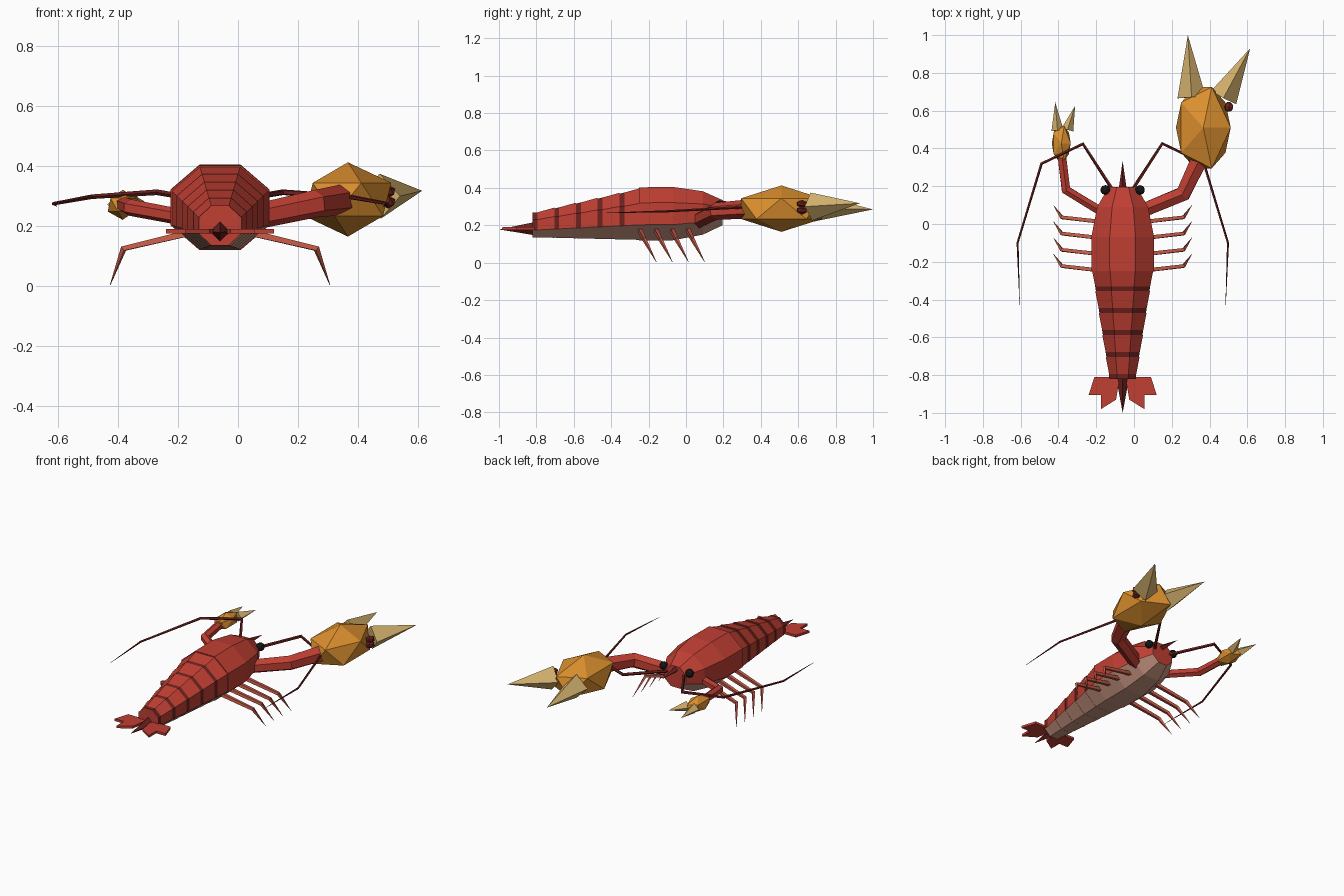
import bpy, bmesh, math
from mathutils import Vector

if "Cube" in bpy.data.objects:
    bpy.data.objects.remove(bpy.data.objects["Cube"])

CX = -0.06  # body centre line


def material(name, r, g, b):
    m = bpy.data.materials.new(name)
    m.diffuse_color = (r, g, b, 1)
    m.use_nodes = True
    m.node_tree.nodes["Principled BSDF"].inputs["Base Color"].default_value = m.diffuse_color
    return m


RED = material("shell red", 0.53, 0.050, 0.033)
DARK = material("dark red", 0.155, 0.016, 0.013)
BELLY = material("pale belly", 0.58, 0.30, 0.22)
LEG = material("leg red", 0.60, 0.110, 0.068)
ORANGE = material("claw orange", 0.72, 0.28, 0.028)
TAN = material("claw tan", 0.68, 0.46, 0.16)
BLACK = material("eye black", 0.008, 0.008, 0.008)


def finish(bm, name, *mats):
    bmesh.ops.recalc_face_normals(bm, faces=bm.faces[:])
    me = bpy.data.meshes.new(name)
    bm.to_mesh(me)
    bm.free()
    for m in mats:
        me.materials.append(m)
    ob = bpy.data.objects.new(name, me)
    bpy.context.collection.objects.link(ob)
    return ob


def skin(bm, rings):
    """Join equal rings of points into a closed, capped surface."""
    vs = [[bm.verts.new(p) for p in r] for r in rings]
    n = len(vs[0])
    for a, b in zip(vs, vs[1:]):
        for i in range(n):
            j = (i + 1) % n
            bm.faces.new((a[i], a[j], b[j], b[i]))
    bm.faces.new(vs[0])
    bm.faces.new(vs[-1])


def octagon(y, hw, top, bottom):
    k = 1 / math.cos(math.pi / 8)
    zc, hz = (top + bottom) / 2, (top - bottom) / 2
    return [Vector((CX + hw * k * math.cos(a), y, zc + hz * k * math.sin(a)))
            for a in [math.pi / 8 + i * math.pi / 4 for i in range(8)]]


def shell(name, sections, band_y=None):
    """Octagonal shell: pale underneath, dark behind band_y."""
    bm = bmesh.new()
    skin(bm, [octagon(*s) for s in sections])
    ob = finish(bm, name, RED, BELLY, DARK)
    for p in ob.data.polygons:
        if abs(p.normal.y) > 0.95:
            continue
        if p.normal.z < -0.3:
            p.material_index = 1
        elif band_y is not None and p.center.y < band_y:
            p.material_index = 2


def tube(name, path, radii, mat, sides=6):
    path = [Vector(p) for p in path]
    rings = []
    for i, p in enumerate(path):
        d0 = (p - path[max(i - 1, 0)]).normalized()
        d1 = (path[min(i + 1, len(path) - 1)] - p).normalized()
        t = (d0 + d1).normalized()
        side = t.cross(Vector((0, 0, 1))).normalized()
        up = side.cross(t)
        turns = [2 * math.pi * (k + 0.5) / sides for k in range(sides)]
        rings.append([p + radii[i] * (side * math.cos(a) + up * math.sin(a)) for a in turns])
    bm = bmesh.new()
    skin(bm, rings)
    return finish(bm, name, mat)


def spike(name, base, tip, r, mat, sides=4):
    base, tip = Vector(base), Vector(tip)
    bm = bmesh.new()
    bmesh.ops.create_cone(bm, cap_ends=True, segments=sides, radius1=r, radius2=0,
                          depth=(tip - base).length)
    ob = finish(bm, name, mat)
    ob.location = (base + tip) / 2
    ob.rotation_mode = 'QUATERNION'
    ob.rotation_quaternion = (tip - base).to_track_quat('Z', 'X')
    return ob


def ball(name, loc, scale, mat, sub=1):
    bm = bmesh.new()
    bmesh.ops.create_icosphere(bm, subdivisions=sub, radius=1)
    ob = finish(bm, name, mat)
    ob.location, ob.scale = loc, scale
    return ob


# Carapace
shell("carapace", [(-0.25, 0.165, 0.403, 0.12), (-0.07, 0.166, 0.405, 0.12),
                   (0.09, 0.135, 0.382, 0.15), (0.195, 0.075, 0.335, 0.20)])

# Overlapping tail segments, each narrowing into a dark band
for i in range(5):
    def section(y, t):
        return (y, 0.163 - 0.092 * t, 0.400 - 0.132 * t, 0.122 + 0.014 * t)
    y0 = -0.24 - 0.116 * i
    t0 = i / 5
    shell(f"tail_segment_{i + 1}",
          [section(y0, t0), section(y0 - 0.09, t0 + 0.19), section(y0 - 0.116, t0 + 0.235 if i < 4 else 1.0)],
          band_y=y0 - 0.09)

# Tail fan
spike("tail_spike", (CX, -0.81, 0.182), (CX, -1.0, 0.178), 0.035, DARK)
fan = [(0.015, -0.81), (0.15, -0.81), (0.18, -0.905), (0.115, -0.905), (0.115, -0.98), (0.035, -0.93)]
for s, label in ((-1, "left"), (1, "right")):
    bm = bmesh.new()
    skin(bm, [[(CX + s * x, y, z) for x, y in fan] for z in (0.175, 0.19)])
    finish(bm, f"tail_fan_{label}", RED)

    # Eyes
    ball(f"eye_{label}", (CX + s * 0.092, 0.18, 0.308), (0.026,) * 3, BLACK, 2)

    # Antennae
    tube(f"antenna_{label}",
         [(CX + s * x, y, z) for x, y, z in ((0.045, 0.17, 0.285), (0.21, 0.425, 0.313),
          (0.43, 0.32, 0.298), (0.557, -0.10, 0.275), (0.545, -0.43, 0.266))],
         [0.010, 0.010, 0.008, 0.006, 0.001], DARK, 5)

    # Walking legs
    for i in range(4):
        y = 0.015 - 0.086 * i
        tube(f"leg_{label}_{i + 1}",
             [(CX + s * 0.10, y - 0.005, 0.178), (CX + s * 0.322, y + 0.02, 0.125),
              (CX + s * 0.367, y + 0.085, 0.003)],
             [0.015, 0.012, 0.001], LEG, 4)

# Head spike
spike("head_spike", (CX, 0.165, 0.315), (CX, 0.335, 0.302), 0.024, DARK)

# Large right claw
tube("large_arm", [(0.03, 0.065, 0.225), (0.26, 0.16, 0.275), (0.355, 0.36, 0.289)],
     [0.042, 0.046, 0.052], RED)
ball("large_claw_palm", (0.367, 0.51, 0.289), (0.162, 0.253, 0.124), ORANGE)
spike("large_claw_inner_finger", (0.305, 0.67, 0.292), (0.285, 1.0, 0.285), 0.075, TAN)
spike("large_claw_outer_finger", (0.475, 0.67, 0.30), (0.615, 0.93, 0.318), 0.075, TAN)
for i, z in enumerate((0.28, 0.315)):
    ball(f"large_claw_knuckle_{i + 1}", (0.502, 0.62, z), (0.026, 0.03, 0.022), DARK)

# Small left claw
tube("small_arm", [(-0.18, 0.07, 0.228), (-0.36, 0.18, 0.262), (-0.382, 0.36, 0.272)],
     [0.027, 0.028, 0.026], RED)
ball("small_claw_palm", (-0.385, 0.427, 0.271), (0.056, 0.108, 0.05), ORANGE)
spike("small_claw_outer_finger", (-0.405, 0.495, 0.272), (-0.417, 0.645, 0.27), 0.032, TAN)
spike("small_claw_inner_finger", (-0.352, 0.50, 0.275), (-0.312, 0.625, 0.282), 0.032, TAN)
